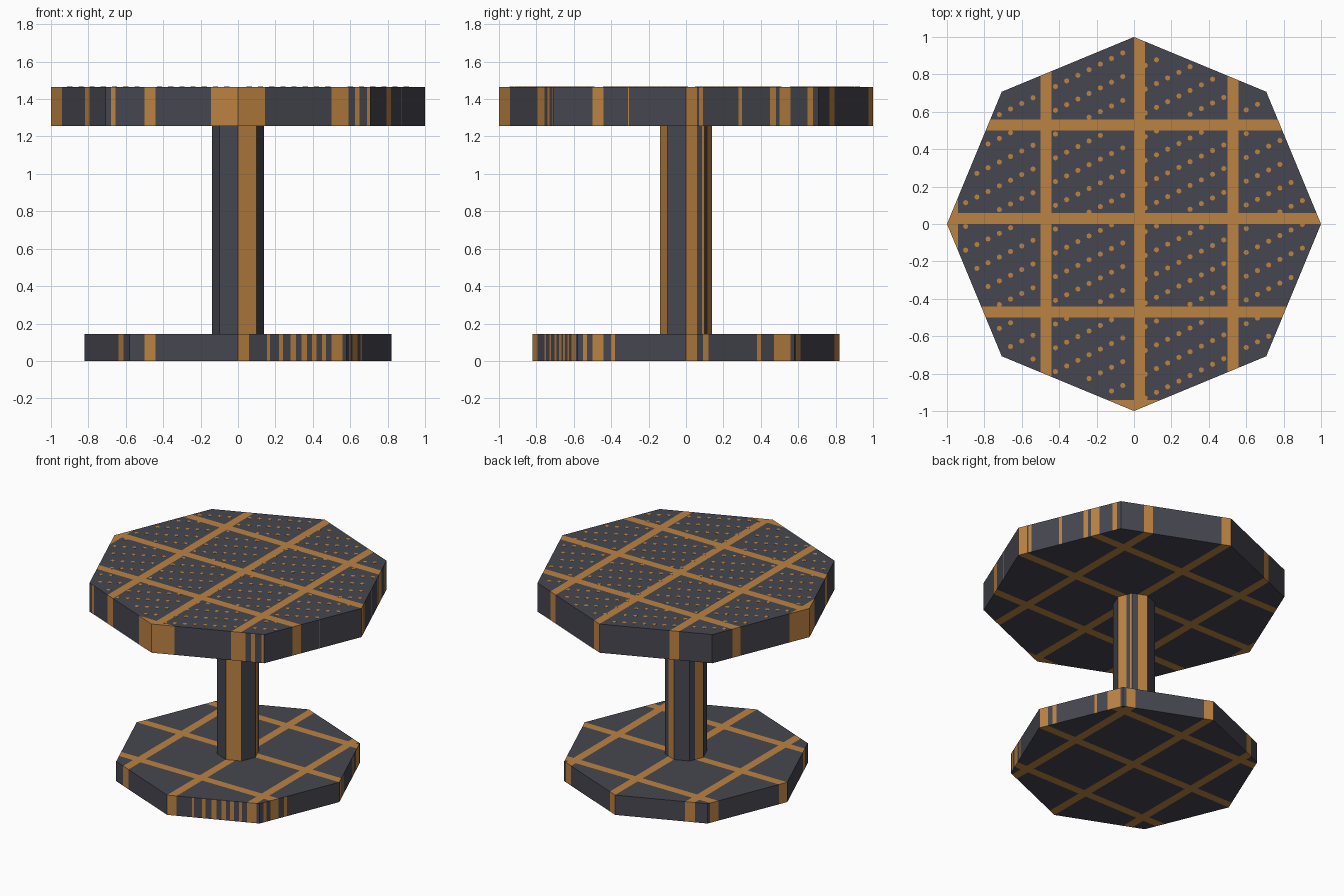
import bpy, bmesh, math
from mathutils import Matrix

if "Cube" in bpy.data.objects:
    bpy.data.objects.remove(bpy.data.objects["Cube"])

def material(name, rgb):
    m = bpy.data.materials.new(name)
    m.diffuse_color = (*rgb, 1)
    m.use_nodes = True
    m.node_tree.nodes["Principled BSDF"].inputs["Base Color"].default_value = m.diffuse_color
    return m

DARK = material("charcoal", (0.062, 0.062, 0.080))
OCHRE = material("ochre", (0.500, 0.225, 0.055))
STEP, LINE = 0.5, 0.06

def in_line(v):
    return (v + 2 * STEP) % STEP < LINE

def split(bm, faces, axis, value):
    # cut the given faces with a plane across x (0) or y (1)
    no = [0, 0, 0]; no[axis] = 1
    co = [0, 0, 0]; co[axis] = value
    geom = set(faces)
    for f in faces:
        geom.update(f.edges); geom.update(f.verts)
    bmesh.ops.bisect_plane(bm, geom=list(geom), dist=1e-5, plane_co=co, plane_no=no)

def octagon(name, r, z0, z1, front=(), right=()):
    bm = bmesh.new()
    bmesh.ops.create_cone(bm, cap_ends=True, segments=8, radius1=r, radius2=r, depth=z1 - z0,
                          matrix=Matrix.Translation((0, 0, (z0 + z1) / 2)))
    # first vertex sits on an axis, so corners point to +-x and +-y
    bm.normal_update()
    for axis in (0, 1):
        for k in range(-2, 3):
            for v in (k * STEP, k * STEP + LINE):
                if abs(v) < r:
                    split(bm, bm.faces[:], axis, v)
    # extra rim stripes on the front (by x) and on the right (by y)
    is_front = lambda f: f.normal.y < -0.8
    is_right = lambda f: f.normal.x > 0.8
    for test, axis, spans in ((is_front, 0, front), (is_right, 1, right)):
        for span in spans:
            for v in span:
                split(bm, [f for f in bm.faces if test(f)], axis, v)
    bm.normal_update()
    for f in bm.faces:
        c = f.calc_center_median()
        on = in_line(c.x) or in_line(c.y)
        on |= is_front(f) and any(a < c.x < b for a, b in front)
        on |= is_right(f) and any(a < c.y < b for a, b in right)
        f.material_index = int(on)
    return finish(name, bm)

def finish(name, bm):
    me = bpy.data.meshes.new(name)
    bm.to_mesh(me); bm.free()
    me.materials.append(DARK); me.materials.append(OCHRE)
    ob = bpy.data.objects.new(name, me)
    bpy.context.collection.objects.link(ob)
    return ob

# base, post and top slabs
octagon("base", 0.82, 0, 0.145,
        [(-.64, -.62), (.155, .17), (.22, .24), (.28, .31), (.34, .37), (.395, .42), (.45, .47)],
        [(-.55, -.53), (-.40, -.38), (.09, .12), (.38, .40), (.47, .5)])
octagon("post", 0.14, 0.145, 1.255, [(.06, .0985)], [(.085, .098)])
octagon("top", 1.0, 1.255, 1.465,
        [(-.68, -.655), (.56, .59), (.625, .65), (.69, .706)],
        [(-.31, -.305), (.07, .09), (.28, .30), (.45, .48), (.65, .68)])

# diagonal rows of small dots on the top face
bm = bmesh.new()
R_IN = math.cos(math.pi / 8) - 0.025
for i in range(-17, 18):
    for j in range(-14, 15):
        x = 0.06 * i
        y = 0.1 + 0.5 * (x + 0.42) + 0.127 * j
        inside = all(x * math.cos(a) + y * math.sin(a) < R_IN
                     for a in [math.pi / 8 + k * math.pi / 4 for k in range(8)])
        if inside and not in_line(x) and not in_line(y):
            bmesh.ops.create_cone(bm, cap_ends=True, segments=8, radius1=0.014, radius2=0.014,
                                  depth=0.002, matrix=Matrix.Translation((x, y, 1.465)))
for f in bm.faces:
    f.material_index = 1
finish("top_dots", bm)
